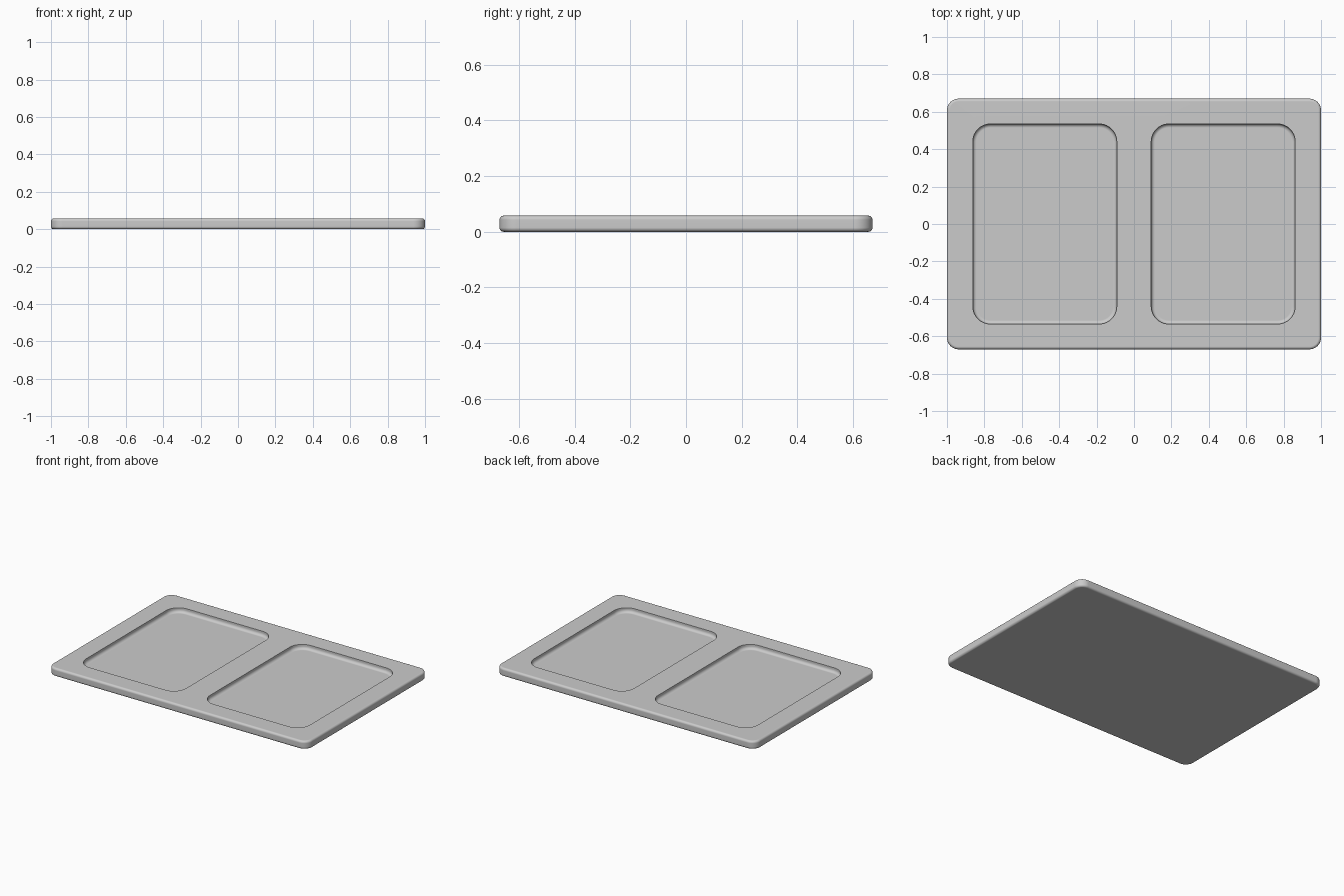
import bpy, bmesh, math

if "Cube" in bpy.data.objects:
    bpy.data.objects.remove(bpy.data.objects["Cube"])

THICK, EDGE = 0.058, 0.015          # plate thickness, rounded edge radius
FLOOR, FILLET = 0.026, 0.02         # pocket floor height, floor fillet radius
STEPS = 5

grey = bpy.data.materials.new("light_grey")
grey.diffuse_color = (0.6, 0.6, 0.6, 1)
grey.use_nodes = True
grey.node_tree.nodes["Principled BSDF"].inputs["Base Color"].default_value = grey.diffuse_color


def ring(cx, hx, hy, r, inset, z, seg=10):
    """Rounded rectangle, pulled inwards by inset, at height z."""
    pts = []
    for k, (sx, sy) in enumerate(((1, 1), (-1, 1), (-1, -1), (1, -1))):
        for i in range(seg + 1):
            a = math.pi / 2 * (k + i / seg)
            pts.append((cx + sx * (hx - r) + (r - inset) * math.cos(a),
                        sy * (hy - r) + (r - inset) * math.sin(a), z))
    return pts


def loft(name, rings):
    """Closed solid through a stack of equal rings."""
    bm = bmesh.new()
    loops = [[bm.verts.new(p) for p in pts] for pts in rings]
    n = len(loops[0])
    for lo, hi in zip(loops, loops[1:]):
        for i in range(n):
            j = (i + 1) % n
            bm.faces.new((lo[i], lo[j], hi[j], hi[i]))
    bm.faces.new(loops[0][::-1])
    bm.faces.new(loops[-1])
    bmesh.ops.recalc_face_normals(bm, faces=bm.faces)
    mesh = bpy.data.meshes.new(name)
    bm.to_mesh(mesh)
    bm.free()
    mesh.materials.append(grey)
    obj = bpy.data.objects.new(name, mesh)
    bpy.context.collection.objects.link(obj)
    return obj


def quarter(r):
    """Inset and height along a bottom fillet, from floor to wall."""
    angles = [math.pi / 2 * i / STEPS for i in range(STEPS + 1)]
    return [(r * (1 - math.sin(a)), r * (1 - math.cos(a))) for a in angles]


# Plate with rounded corners and rounded top and bottom edges
arc = quarter(EDGE)
profile = arc + [(d, THICK - h) for d, h in reversed(arc)]
plate = loft("tray_plate", [ring(0, 1, 0.67, 0.062, d, z) for d, z in profile])

# Two shallow pockets with filleted floors
for side, label in ((-1, "left"), (1, "right")):
    prof = [(d, FLOOR + h) for d, h in quarter(FILLET)] + [(0, 0.1)]
    cutter = loft(label + "_pocket_cutter",
                  [ring(side * 0.477, 0.385, 0.535, 0.095, d, z) for d, z in prof])
    cutter.hide_render = True
    cutter.hide_set(True)
    cut = plate.modifiers.new(label + "_pocket", 'BOOLEAN')
    cut.operation = 'DIFFERENCE'
    cut.solver = 'EXACT'
    cut.object = cutter

# Apply the cuts, drop the cutters, then smooth the fillets
bpy.context.view_layer.update()
depsgraph = bpy.context.evaluated_depsgraph_get()
plate.data = bpy.data.meshes.new_from_object(plate.evaluated_get(depsgraph))
plate.modifiers.clear()
for obj in [o for o in bpy.data.objects if o.hide_render]:
    bpy.data.objects.remove(obj)

bpy.context.view_layer.objects.active = plate
plate.select_set(True)
bpy.ops.object.shade_smooth_by_angle(angle=math.radians(30))
weighted = plate.modifiers.new("clean_shading", 'WEIGHTED_NORMAL')
weighted.keep_sharp = True
